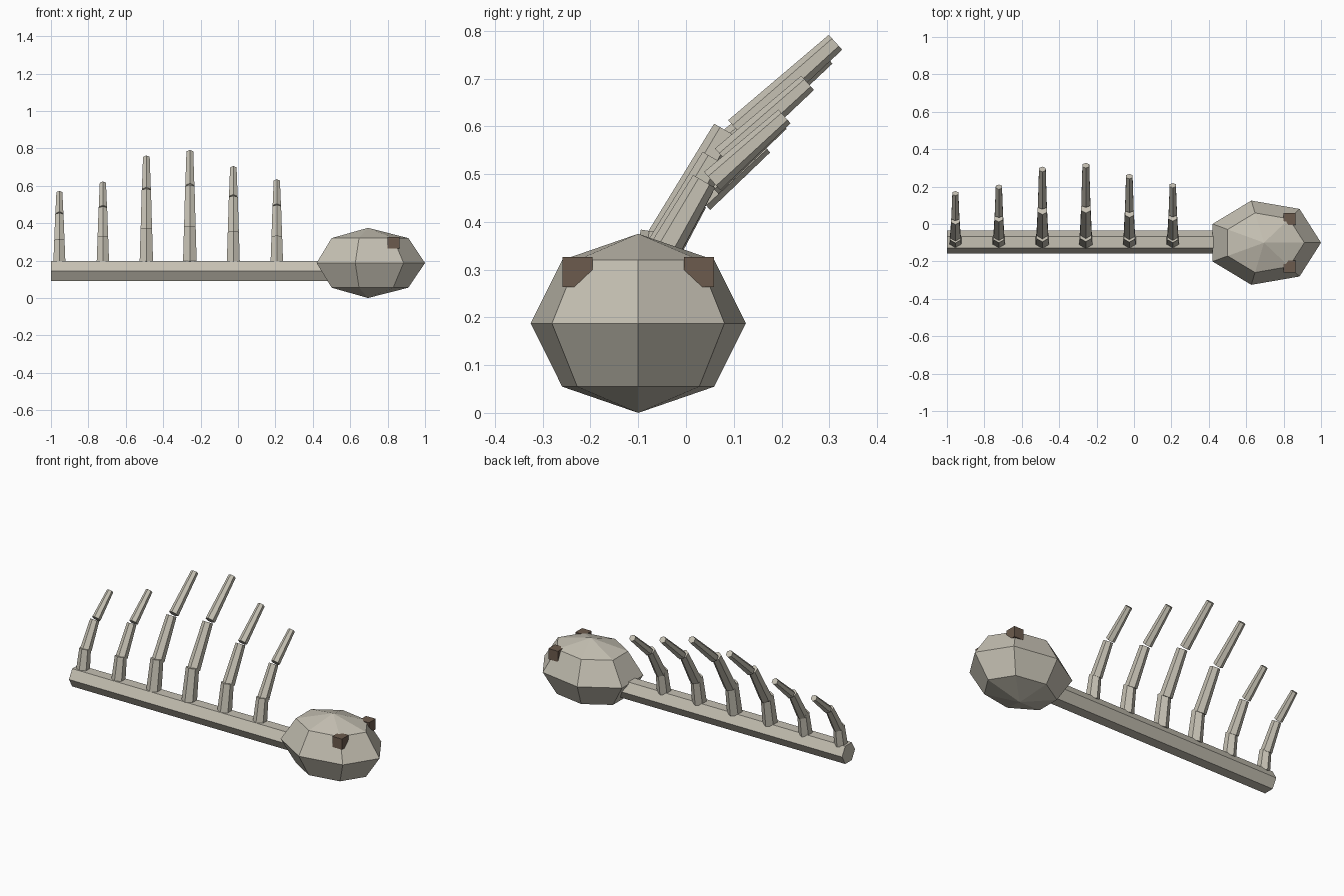
import bpy, bmesh, math
from mathutils import Vector, Matrix

if "Cube" in bpy.data.objects:
    bpy.data.objects.remove(bpy.data.objects["Cube"])


def material(name, rgb):
    m = bpy.data.materials.new(name)
    m.diffuse_color = (*rgb, 1)
    m.use_nodes = True
    m.node_tree.nodes["Principled BSDF"].inputs["Base Color"].default_value = m.diffuse_color
    return m


BONE = material("bone", (0.56, 0.53, 0.45))
BROWN = material("dark_brown", (0.15, 0.105, 0.075))


def finish(name, bm, mat):
    bmesh.ops.recalc_face_normals(bm, faces=bm.faces[:])
    me = bpy.data.meshes.new(name)
    bm.to_mesh(me)
    bm.free()
    me.materials.append(mat)
    ob = bpy.data.objects.new(name, me)
    bpy.context.collection.objects.link(ob)
    return ob


def hex_bone(bm, p, q, r1, r2, corner):
    """Closed six-sided tapered bone from p to q, with one corner along 'corner'."""
    p, q, u = Vector(p), Vector(q), Vector(corner)
    w = (q - p).normalized()
    v = w.cross(u)
    m = Matrix((u, v, w)).transposed().to_4x4()
    m.translation = (p + q) / 2
    bmesh.ops.create_cone(bm, cap_ends=True, segments=6, radius1=r1, radius2=r2,
                          depth=(q - p).length, matrix=m)


# Spine: hexagonal bar with a ridge on top
bm = bmesh.new()
hex_bone(bm, (-1, -0.097, 0.144), (0.56, -0.097, 0.144), 0.061, 0.061, (0, 0, 1))
finish("spine", bm, BONE)

# Skull: squashed low-poly sphere
bm = bmesh.new()
bmesh.ops.create_uvsphere(bm, u_segments=7, v_segments=4, radius=1)
# turn one corner forward (+x) whatever the primitive's start angle
ring = max(bm.verts, key=lambda v: (round(v.co.xy.length, 3), v.co.x))
turn = Matrix.Rotation(-math.atan2(ring.co.y, ring.co.x), 4, 'Z')
size = Matrix.Diagonal((0.305, 0.231, 0.1875, 1))
bm.transform(Matrix.Translation((0.695, -0.1, 0.1875)) @ size @ turn)
finish("skull", bm, BONE)

# Eyes: small cubes sunk into the skull
for side, name in ((1, "left_eye"), (-1, "right_eye")):
    bm = bmesh.new()
    bmesh.ops.create_cube(bm, size=0.063,
                          matrix=Matrix.Translation((0.832, -0.1 + side * 0.127, 0.295)))
    finish(name, bm, BROWN)

# Ribs: three tapered bones each, (y, z) offsets from the root at full length
ROOT = Vector((-0.09, 0.19))
SEGMENTS = [((0.0, 0.0), (0.031, 0.188), 0.042, 0.036),
            ((0.042, 0.172), (0.174, 0.401), 0.036, 0.029),
            ((0.197, 0.402), (0.403, 0.586), 0.028, 0.021)]
for i, s in enumerate((0.63, 0.715, 0.95, 1.0, 0.855, 0.735)):
    x = -0.955 + 0.2325 * i
    k = 0.68 + 0.32 * s
    bm = bmesh.new()
    for a, b, r1, r2 in SEGMENTS:
        a, b = ROOT + Vector(a) * s, ROOT + Vector(b) * s
        hex_bone(bm, (x, *a), (x, *b), r1 * k, r2 * k, (1, 0, 0))
    finish(f"rib_{i + 1}", bm, BONE)
